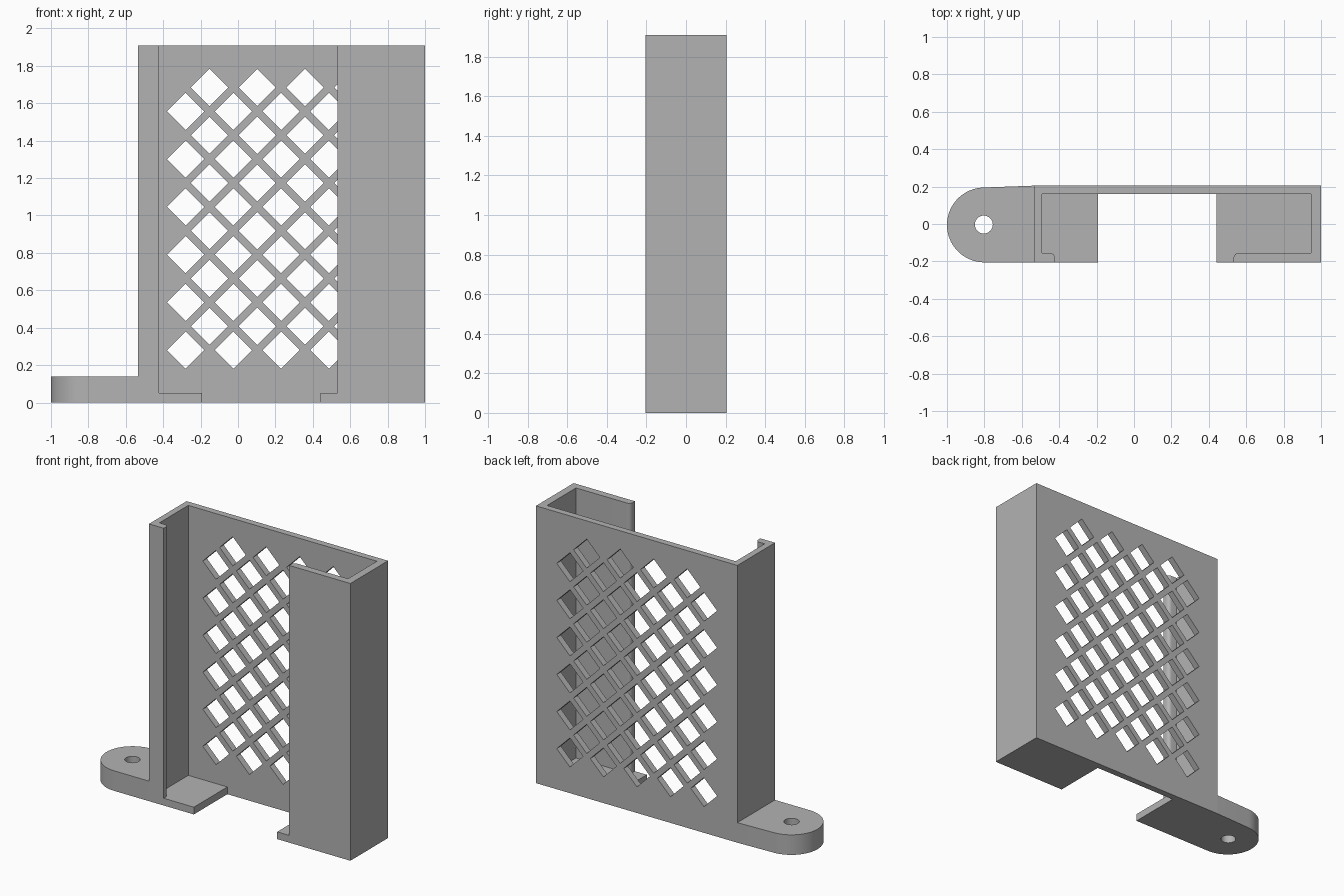
import bpy, bmesh, math

if "Cube" in bpy.data.objects:
    bpy.data.objects.remove(bpy.data.objects["Cube"])

grey = bpy.data.materials.new("plain_grey")
grey.diffuse_color = (0.45, 0.45, 0.45, 1)
grey.use_nodes = True
grey.node_tree.nodes["Principled BSDF"].inputs["Base Color"].default_value = grey.diffuse_color

H, FLOOR, TAB = 1.91, 0.05, 0.138          # heights
L, R, Y = -0.535, 1.0, 0.205               # outer limits of the channel
PLATE = 0.16                               # inner face of the back plate


def finish(name, bm):
    bmesh.ops.recalc_face_normals(bm, faces=bm.faces)
    mesh = bpy.data.meshes.new(name)
    bm.to_mesh(mesh)
    bm.free()
    mesh.materials.append(grey)
    ob = bpy.data.objects.new(name, mesh)
    bpy.context.collection.objects.link(ob)
    return ob


def extrude(name, outline, z0, z1):
    """Upright prism from an xy outline."""
    bm = bmesh.new()
    face = bm.faces.new([bm.verts.new((x, y, z0)) for x, y in outline])
    new = bmesh.ops.extrude_face_region(bm, geom=[face])["geom"]
    bmesh.ops.translate(bm, vec=(0, 0, z1 - z0),
                        verts=[v for v in new if isinstance(v, bmesh.types.BMVert)])
    return finish(name, bm)


def arc(cx, cy, r, a0, a1, n):
    return [(cx + r * math.cos(math.radians(a0 + (a1 - a0) * i / n)),
             cy + r * math.sin(math.radians(a0 + (a1 - a0) * i / n))) for i in range(n + 1)]


def boolean(ob, other, operation):
    mod = ob.modifiers.new(operation, 'BOOLEAN')
    mod.operation, mod.object, mod.solver = operation, other, 'EXACT'
    bpy.ops.object.select_all(action='DESELECT')
    bpy.context.view_layer.objects.active = ob
    ob.select_set(True)
    bpy.ops.object.modifier_apply(modifier=mod.name)
    bpy.data.objects.remove(other, do_unlink=True)


def smooth(ob):
    bpy.ops.object.select_all(action='DESELECT')
    bpy.context.view_layer.objects.active = ob
    ob.select_set(True)
    bpy.ops.object.shade_smooth_by_angle(angle=math.radians(30))


# Channel: back plate, side walls and front lips with a rounded inner corner
lip = -0.155
left_lip = [(-0.423, -Y)] + arc(-0.448, lip - 0.025, 0.025, 0, 90, 6) + [(-0.491, lip)]
right_lip = [(0.947, lip)] + arc(0.558, lip - 0.025, 0.025, 90, 180, 6) + [(0.533, -Y)]
channel = extrude("channel_body",
                  [(L, Y), (L, -Y)] + left_lip + [(-0.491, PLATE), (0.947, PLATE)]
                  + right_lip + [(R, -Y), (R, Y)], FLOOR, H)

# Floor ledges at both ends, joined by the foot of the back plate
base = extrude("floor_ledges",
               [(L, Y), (L, -Y), (-0.193, -Y), (-0.193, PLATE),
                (0.442, PLATE), (0.442, -Y), (R, -Y), (R, Y)], 0, FLOOR)
boolean(channel, base, 'UNION')

# Diamond lattice of holes through the back plate
bm = bmesh.new()
pitch, half = 0.2553, 0.1
for col in range(9):
    for row in range(6):
        cx = -0.28 + col * pitch / 2
        cz = 0.28 + row * pitch + (col % 2) * pitch / 2
        ring = [(cx - half, cz), (cx, cz - half), (cx + half, cz), (cx, cz + half)]
        a, b = [[bm.verts.new((x, y, z)) for x, z in ring] for y in (0.1, 0.3)]
        bm.faces.new(a)
        bm.faces.new(b[::-1])
        for i in range(4):
            j = (i + 1) % 4
            bm.faces.new((a[i], b[i], b[j], a[j]))
lattice = finish("lattice_cutter", bm)
lattice.hide_render = True
boolean(channel, lattice, 'DIFFERENCE')
smooth(channel)

# Mounting tab with a rounded end and a screw hole
tab = extrude("mounting_tab",
              [(L, -Y), (L, Y)] + arc(-0.8, -0.005, 0.2, 93, 270, 36), 0, TAB)
hole = extrude("hole_cutter", arc(-0.803, -0.003, 0.048, 0, 348.75, 31), -0.1, 0.3)
hole.hide_render = True
boolean(tab, hole, 'DIFFERENCE')
smooth(tab)
